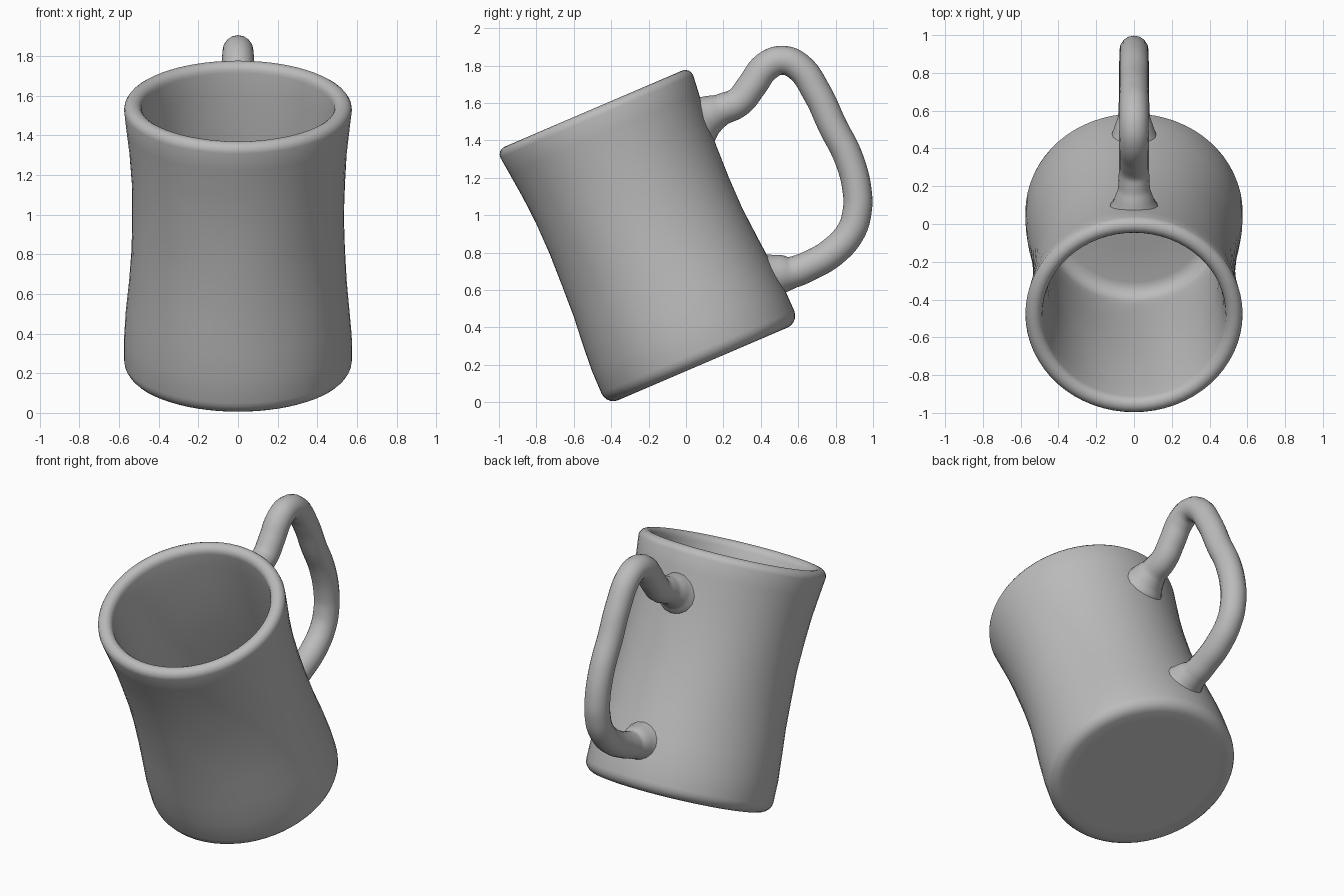
import bpy, bmesh, math
from mathutils import Matrix, Vector

cube = bpy.data.objects.get("Cube")
if cube:
    bpy.data.objects.remove(cube, do_unlink=True)

TILT = math.radians(23.2)
BASE = Vector((0, 0.09, 0.205))      # centre of the mug's underside
SEGMENTS = 64

clay = bpy.data.materials.new("grey clay")
clay.use_nodes = True
GREY = (0.5, 0.5, 0.5, 1)
clay.diffuse_color = GREY
bsdf = clay.node_tree.nodes["Principled BSDF"]
bsdf.inputs["Base Color"].default_value = GREY
bsdf.inputs["Roughness"].default_value = 0.7


def arc(cr, cz, rad, start, end, steps=5):
    """Points of a circular arc in the (radius, height) plane."""
    pts = []
    for i in range(steps + 1):
        a = math.radians(start + (end - start) * i / steps)
        pts.append((cr + rad * math.cos(a), cz + rad * math.sin(a)))
    return pts


def finish(obj, angle=40):
    bpy.ops.object.select_all(action='DESELECT')
    obj.select_set(True)
    bpy.context.view_layer.objects.active = obj
    bpy.ops.object.shade_smooth_by_angle(angle=math.radians(angle))


# Mug body: one closed lathe profile, underside -> outer wall -> rim -> inside floor
profile = [(0, 0), (0.25, 0), (0.45, 0)]
profile += arc(0.505, 0.07, 0.07, -90, 0)
profile += [(0.574, 0.20), (0.564, 0.34), (0.549, 0.50), (0.538, 0.68),
            (0.534, 0.86), (0.538, 1.04), (0.548, 1.20), (0.564, 1.34)]
profile += arc(0.530, 1.44, 0.045, 0, 180, 8)
profile += [(0.476, 1.34), (0.466, 1.20), (0.458, 1.04), (0.455, 0.86),
            (0.458, 0.68), (0.466, 0.50), (0.476, 0.34), (0.48, 0.24)]
profile += arc(0.40, 0.18, 0.08, 0, -90)
profile += [(0.2, 0.10), (0, 0.10)]

bm = bmesh.new()
rings = []
for r, z in profile:
    if r == 0:
        rings.append([bm.verts.new((0, 0, z))])
        continue
    ring = []
    for i in range(SEGMENTS):
        a = 2 * math.pi * i / SEGMENTS
        # faint hand-shaped unevenness of the walls
        wall = max(0, math.sin(math.pi * min(z / 1.45, 1)))
        rr = r + 0.003 * wall * math.sin(5 * a + 4 * z) * math.cos(9 * z)
        ring.append(bm.verts.new((rr * math.cos(a), 0.975 * rr * math.sin(a), z)))
    rings.append(ring)
for lo, hi in zip(rings, rings[1:]):
    for i in range(SEGMENTS):
        j = (i + 1) % SEGMENTS
        if len(lo) == 1:
            bm.faces.new((lo[0], hi[j], hi[i]))
        elif len(hi) == 1:
            bm.faces.new((lo[i], lo[j], hi[0]))
        else:
            bm.faces.new((lo[i], lo[j], hi[j], hi[i]))
bmesh.ops.recalc_face_normals(bm, faces=bm.faces)
mesh = bpy.data.meshes.new("mug_body")
bm.to_mesh(mesh)
bm.free()
body = bpy.data.objects.new("mug_body", mesh)
bpy.context.collection.objects.link(body)
mesh.materials.append(clay)
body.matrix_world = Matrix.Translation(BASE) @ Matrix.Rotation(TILT, 4, 'X')
finish(body)

# Handle: round tube along a path of (y, z, thickness), flared where it meets the wall
path = [(0.070, 1.502, 1.75), (0.125, 1.535, 1.35), (0.19, 1.565, 1.05),
        (0.28, 1.605, 1.0), (0.35, 1.69, 1.0), (0.43, 1.795, 1.0),
        (0.515, 1.828, 0.97), (0.60, 1.795, 0.97), (0.70, 1.655, 0.97),
        (0.785, 1.475, 0.97), (0.868, 1.31, 0.97), (0.915, 1.13, 0.97),
        (0.915, 1.02, 0.97), (0.88, 0.91, 0.97), (0.78, 0.80, 1.0),
        (0.66, 0.73, 1.0), (0.57, 0.695, 1.05), (0.50, 0.683, 1.35),
        (0.435, 0.663, 1.7)]
curve = bpy.data.curves.new("handle", 'CURVE')
curve.dimensions = '3D'
curve.bevel_depth = 0.08
curve.bevel_resolution = 6
curve.resolution_u = 6
curve.use_fill_caps = True
spline = curve.splines.new('BEZIER')
spline.bezier_points.add(len(path) - 1)
for p, (y, z, t) in zip(spline.bezier_points, path):
    p.co = (0, y, z)
    p.radius = t
    p.handle_left_type = p.handle_right_type = 'AUTO'
handle = bpy.data.objects.new("handle", curve)
bpy.context.collection.objects.link(handle)
curve.materials.append(clay)
bpy.ops.object.select_all(action='DESELECT')
handle.select_set(True)
bpy.context.view_layer.objects.active = handle
bpy.ops.object.convert(target='MESH')
finish(bpy.context.view_layer.objects.active, 50)
